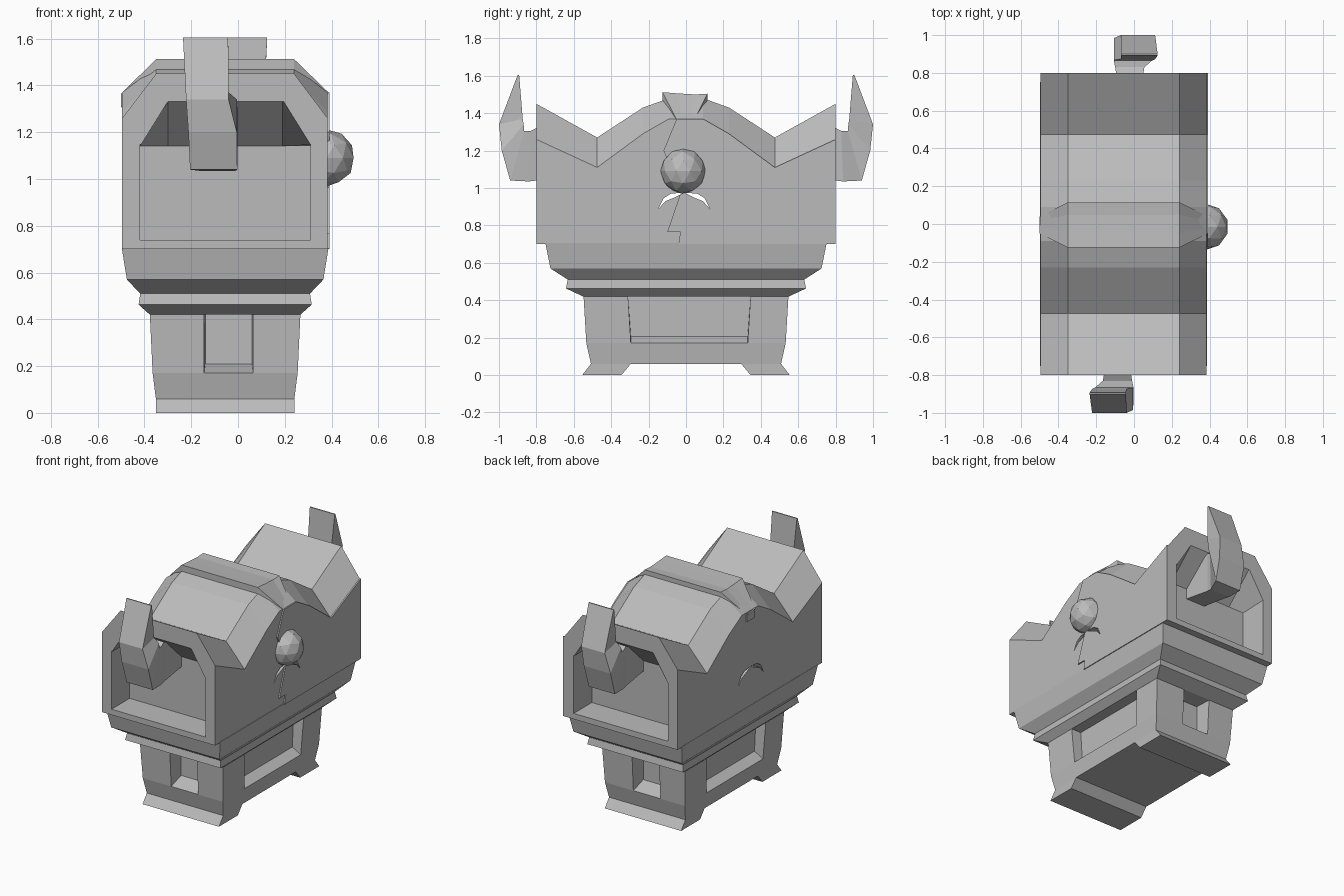
import bpy, bmesh, math
from mathutils import Matrix

if "Cube" in bpy.data.objects:
    bpy.data.objects.remove(bpy.data.objects["Cube"])

CX = -0.055  # middle of the body across x
stone = bpy.data.materials.new("grey_stone")
stone.diffuse_color = (0.5, 0.5, 0.5, 1)
stone.use_nodes = True
stone.node_tree.nodes["Principled BSDF"].inputs["Base Color"].default_value = stone.diffuse_color


def finish(name, bm):
    bmesh.ops.recalc_face_normals(bm, faces=bm.faces)
    me = bpy.data.meshes.new(name)
    bm.to_mesh(me)
    bm.free()
    me.materials.append(stone)
    ob = bpy.data.objects.new(name, me)
    bpy.context.collection.objects.link(ob)
    return ob


def loft(name, rings):
    """Skin a row of equal closed rings and cap both ends."""
    bm = bmesh.new()
    rows = [[bm.verts.new(p) for p in r] for r in rings]
    n = len(rows[0])
    for a, b in zip(rows, rows[1:]):
        for i in range(n):
            j = (i + 1) % n
            bm.faces.new((a[i], a[j], b[j], b[i]))
    bm.faces.new(rows[0])
    bm.faces.new(rows[-1])
    return finish(name, bm)


def rect(x0, x1, y0, y1, z):
    return [(x0, y0, z), (x1, y0, z), (x1, y1, z), (x0, y1, z)]


def along_x(pts, x):
    return [(x, y, z) for y, z in pts]


def cut(target, cutter, keep=False):
    m = target.modifiers.new("cut", 'BOOLEAN')
    m.operation = 'DIFFERENCE'
    m.solver = 'EXACT'
    m.object = cutter
    bpy.context.view_layer.objects.active = target
    bpy.ops.object.modifier_apply(modifier=m.name)
    if not keep:
        bpy.data.objects.remove(cutter)


def turned(ob, name):
    """Copy of a part turned half round the body's middle."""
    me = ob.data.copy()
    me.transform(Matrix.Translation((CX, 0, 0)) @ Matrix.Rotation(math.pi, 4, 'Z')
                 @ Matrix.Translation((-CX, 0, 0)))
    new = bpy.data.objects.new(name, me)
    bpy.context.collection.objects.link(new)
    return new


# Body: wavy roof with chamfered long edges; (y, side edge z, roof z)
half = [(0.8, 1.26, 1.45), (0.475, 1.11, 1.27), (0.23, 1.29, 1.43), (0.09, 1.37, 1.48)]
wave = [(-y, s, t) for y, s, t in half] + half[::-1]
body = loft("body", [[(-0.495, y, 0.7), (-0.495, y, s), (-0.35, y, t),
                      (0.24, y, t), (0.383, y, s), (0.383, y, 0.7)] for y, s, t in wave])

# End pockets with ceilings sloping down to the back wall
front = [(-0.42, 0.74), (-0.42, 1.147), (-0.30, 1.34), (0.19, 1.34), (0.31, 1.147), (0.31, 0.74)]
pocket = loft("pocket_cutter", [[(x, -0.81, z) for x, z in front],
                                [(x, -0.6, min(z, 1.14)) for x, z in front]])
pocket_b = turned(pocket, "back_pocket_cutter")
cut(body, pocket)
cut(body, pocket_b)

# Raised panel behind the crack on the right side
crack = [(-0.04, 0.7), (-0.03, 0.765), (-0.10, 0.765), (-0.03, 0.97), (-0.12, 1.2), (-0.05, 1.37)]
panel_line = crack + [(y, s) for y, s, t in half[::-1]] + [(0.8, 0.7)]
panel = loft("cracked_panel", [along_x(panel_line, 0.380), along_x(panel_line, 0.392)])

# Two curved slots under the ball, cut right through
slot = [(0.0, 0.975), (-0.07, 0.97), (-0.11, 0.945), (-0.14, 0.885), (-0.10, 0.93), (-0.05, 0.95)]
for side in (1, -1):
    pts = [(side * y - 0.01, z) for y, z in slot]
    c = loft("slot_cutter", [along_x(pts, -0.7), along_x(pts, 0.7)])
    cut(body, c, keep=True)
    cut(panel, c)

# Strap over the crown, narrowing toward the sides
strap = []
for x, w, z, d in [(-0.5, 0.045, 1.365, 0.06), (-0.35, 0.12, 1.512, 0.07),
                   (0.24, 0.12, 1.512, 0.07), (0.392, 0.045, 1.365, 0.06)]:
    strap.append([(x, -w - 0.005, z - d), (x, -w - 0.005, z), (x, -w * 0.4, z - 0.006),
                  (x, w * 0.4, z - 0.012), (x, w - 0.005, z - 0.008), (x, w - 0.005, z - d)])
loft("crown_strap", strap)

# Ball on the right side
bm = bmesh.new()
bmesh.ops.create_icosphere(bm, subdivisions=2, radius=0.122,
                           matrix=Matrix.Translation((0.378, -0.015, 1.09)))
finish("side_ball", bm)

# Upturned horns: quads of (x0, x1, lower y, lower z, upper y, upper z)
horn = []
for x0, x1, ya, za, yb, zb in [(-0.17, -0.02, -0.58, 1.07, -0.58, 1.2),
                               (-0.16, -0.015, -0.8, 1.04, -0.8, 1.32),
                               (-0.165, -0.01, -0.84, 1.035, -0.83, 1.305),
                               (-0.205, -0.003, -0.94, 1.04, -0.865, 1.305),
                               (-0.212, -0.005, -0.985, 1.2, -0.868, 1.34),
                               (-0.222, -0.04, -1.0, 1.34, -0.873, 1.37),
                               (-0.235, -0.042, -0.9, 1.605, -0.892, 1.605)]:
    horn.append([(x0, ya, za), (x1, ya, za), (x1, yb, zb), (x0, yb, zb)])
front_horn = loft("front_horn", horn)
turned(front_horn, "back_horn")

# Stepped plinth under the body
loft("plinth", [rect(CX - w, CX + w, -d, d, z) for w, d, z in [
    (0.322, 0.55, 0.42), (0.37, 0.642, 0.463), (0.363, 0.632, 0.51),
    (0.42, 0.725, 0.57), (0.442, 0.752, 0.705)]])

# Pedestal, tapering down
base = loft("pedestal", [rect(CX - w, CX + w, -d, d, z) for w, d, z in [
    (0.296, 0.508, 0.06), (0.31, 0.533, 0.17), (0.322, 0.548, 0.425)]])

# Recesses in the four pedestal sides with sloping sills
end = loft("end_cutter", [
    [(-0.145, -0.7, 0.17), (0.065, -0.7, 0.17), (0.065, -0.7, 0.42), (-0.145, -0.7, 0.42)],
    [(-0.145, -0.535, 0.17), (0.065, -0.535, 0.17), (0.065, -0.535, 0.42), (-0.145, -0.535, 0.42)],
    [(-0.14, -0.43, 0.21), (0.06, -0.43, 0.21), (0.06, -0.43, 0.42), (-0.14, -0.43, 0.42)]])
long_side = loft("side_cutter", [
    [(x, -0.295, z), (x, 0.33, z), (x, 0.345, 0.42), (x, -0.31, 0.42)]
    for x, z in [(0.45, 0.17), (0.255, 0.17), (0.19, 0.207)]])
for c in (end, long_side):
    other = turned(c, "opposite_cutter")
    cut(base, c)
    cut(base, other)

# Flared feet at both ends
foot = [(-0.555, 0), (-0.345, 0), (-0.295, 0.06), (-0.508, 0.06)]
front_foot = loft("front_foot", [along_x(foot, CX - 0.296), along_x(foot, CX + 0.296)])
turned(front_foot, "back_foot")
